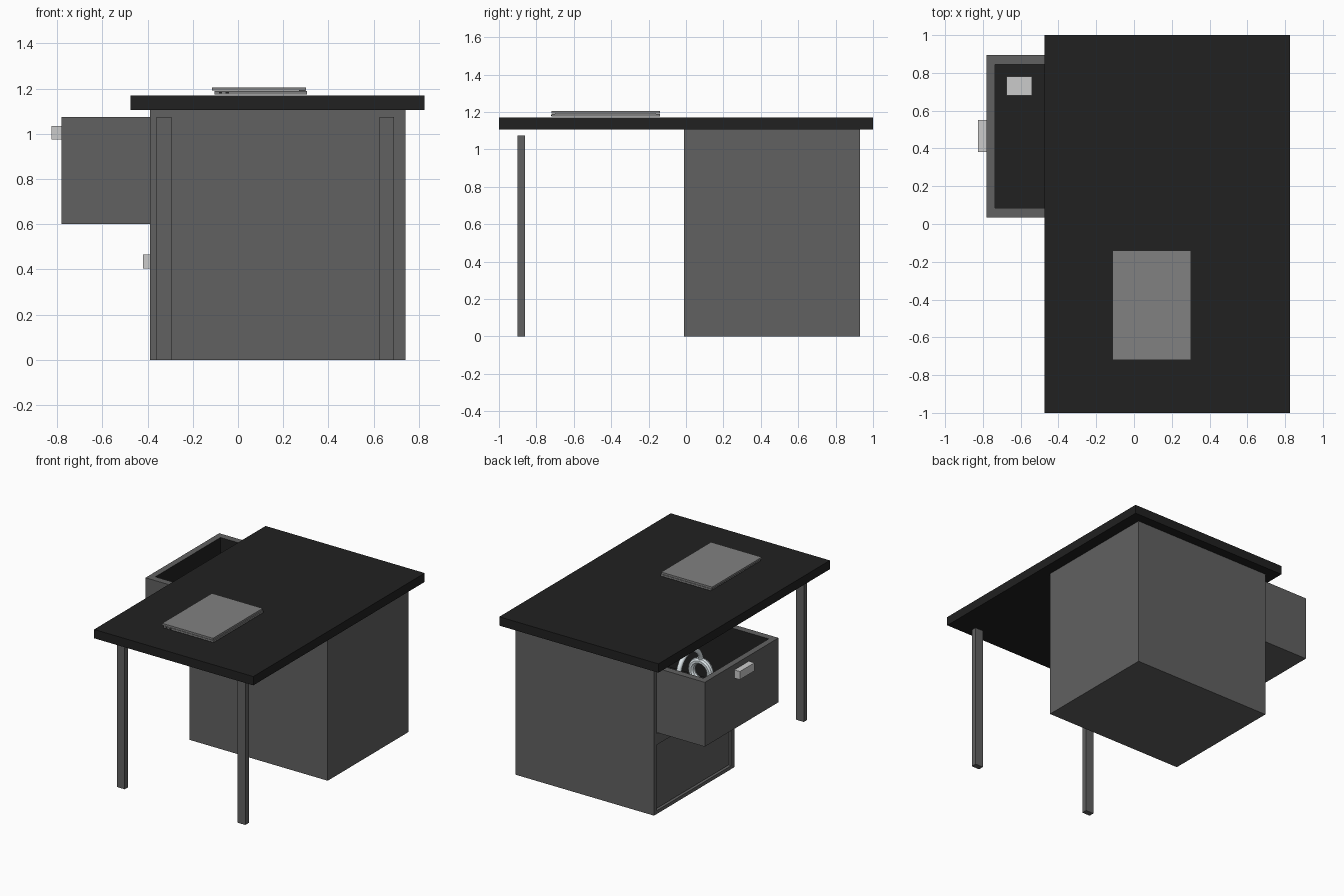
import bpy, math
from mathutils import Matrix

if "Cube" in bpy.data.objects:
    bpy.data.objects.remove(bpy.data.objects["Cube"])


def material(name, r, g, b):
    m = bpy.data.materials.new(name)
    m.diffuse_color = (r, g, b, 1)
    m.use_nodes = True
    m.node_tree.nodes["Principled BSDF"].inputs["Base Color"].default_value = m.diffuse_color
    return m


BLACK = material("black", 0.015, 0.015, 0.015)
DARK = material("dark_grey", 0.12, 0.12, 0.12)
MID = material("mid_grey", 0.22, 0.22, 0.22)
WHITE = material("cool_white", 0.75, 0.82, 0.85)


def box(name, x, y, z, mat=None):
    """Box from (min, max) ranges on each axis."""
    bpy.ops.mesh.primitive_cube_add(size=1)
    o = bpy.context.object
    o.name = name
    size = [r[1] - r[0] for r in (x, y, z)]
    mid = [(r[1] + r[0]) / 2 for r in (x, y, z)]
    o.data.transform(Matrix.Translation(mid) @ Matrix.Diagonal((*size, 1)))
    if mat:
        o.data.materials.append(mat)
    return o


def carve(target, x, y, z, mat=None):
    """Cut a box-shaped pocket; the pocket takes the cutter's material."""
    c = box("cutter", x, y, z, mat)
    m = target.modifiers.new("pocket", 'BOOLEAN')
    m.object, m.solver, m.material_mode = c, 'EXACT', 'TRANSFER'
    bpy.context.view_layer.objects.active = target
    bpy.ops.object.modifier_apply(modifier="pocket")
    bpy.data.objects.remove(c)


def drawer(name, x0, z0):
    # open tray with a pocket and a block handle on its front
    d = box(name, (x0, x0 + 1.03), (0.035, 0.895), (z0, z0 + 0.475), DARK)
    carve(d, (x0 + 0.045, x0 + 0.98), (0.085, 0.845), (z0 + 0.05, z0 + 0.6), BLACK)
    box(name + "_handle", (x0 - 0.045, x0), (0.38, 0.55), (z0 + 0.375, z0 + 0.435))


# desk top and the two thin legs
box("desk_top", (-0.475, 0.825), (-1, 1), (1.105, 1.17), BLACK)
for side, x in (("left", -0.36), ("right", 0.625)):
    box(side + "_leg", (x, x + 0.065), (-0.90, -0.86), (0, 1.075), DARK)

# cabinet with two openings on its left face
cabinet = box("cabinet", (-0.39, 0.74), (-0.01, 0.93), (0, 1.105), DARK)
for z0 in (0.025, 0.595):
    carve(cabinet, (-0.5, 0.70), (0.03, 0.90), (z0, z0 + 0.485), DARK)

# lower drawer shut, upper drawer pulled out
drawer("lower_drawer", -0.375, 0.03)
drawer("upper_drawer", -0.78, 0.60)

# small note block lying in the open drawer
box("note_block", (-0.675, -0.54), (0.68, 0.78), (0.65, 0.67))

# headset in the drawer: two ear rings and a half-ring band
cx, cy, cz = -0.27, 0.34, 0.80
for i, dy in enumerate((-0.13, 0.13)):
    bpy.ops.mesh.primitive_torus_add(location=(cx, cy + dy, cz - 0.04), rotation=(math.pi / 2, 0, 0),
                                     major_radius=0.075, minor_radius=0.025,
                                     major_segments=24, minor_segments=10)
    ring = bpy.context.object
    ring.name = "ear_ring_%d" % (i + 1)
    ring.data.materials.append(WHITE)
    bpy.ops.object.shade_smooth_by_angle()
curve = bpy.data.curves.new("headset_band", 'CURVE')
curve.dimensions = '3D'
curve.bevel_depth = 0.018
curve.bevel_resolution = 2
arc = curve.splines.new('POLY')
arc.points.add(14)
for i, p in enumerate(arc.points):
    a = math.pi * i / 14
    p.co = (cx, cy + 0.13 * math.cos(a), cz + 0.03 + 0.13 * math.sin(a), 1)
curve.materials.append(WHITE)
bpy.context.collection.objects.link(bpy.data.objects.new("headset_band", curve))

# closed laptop: base, lid, hinge strip and side ports
box("laptop_base", (-0.105, 0.305), (-0.72, -0.14), (1.175, 1.189), MID)
box("laptop_lid", (-0.115, 0.30), (-0.72, -0.14), (1.191, 1.205), MID)
box("laptop_hinge", (0.27, 0.298), (-0.70, -0.16), (1.187, 1.193), DARK)
for x in (-0.085, -0.055):
    box("laptop_port", (x, x + 0.015), (-0.721, -0.71), (1.179, 1.185), BLACK)
